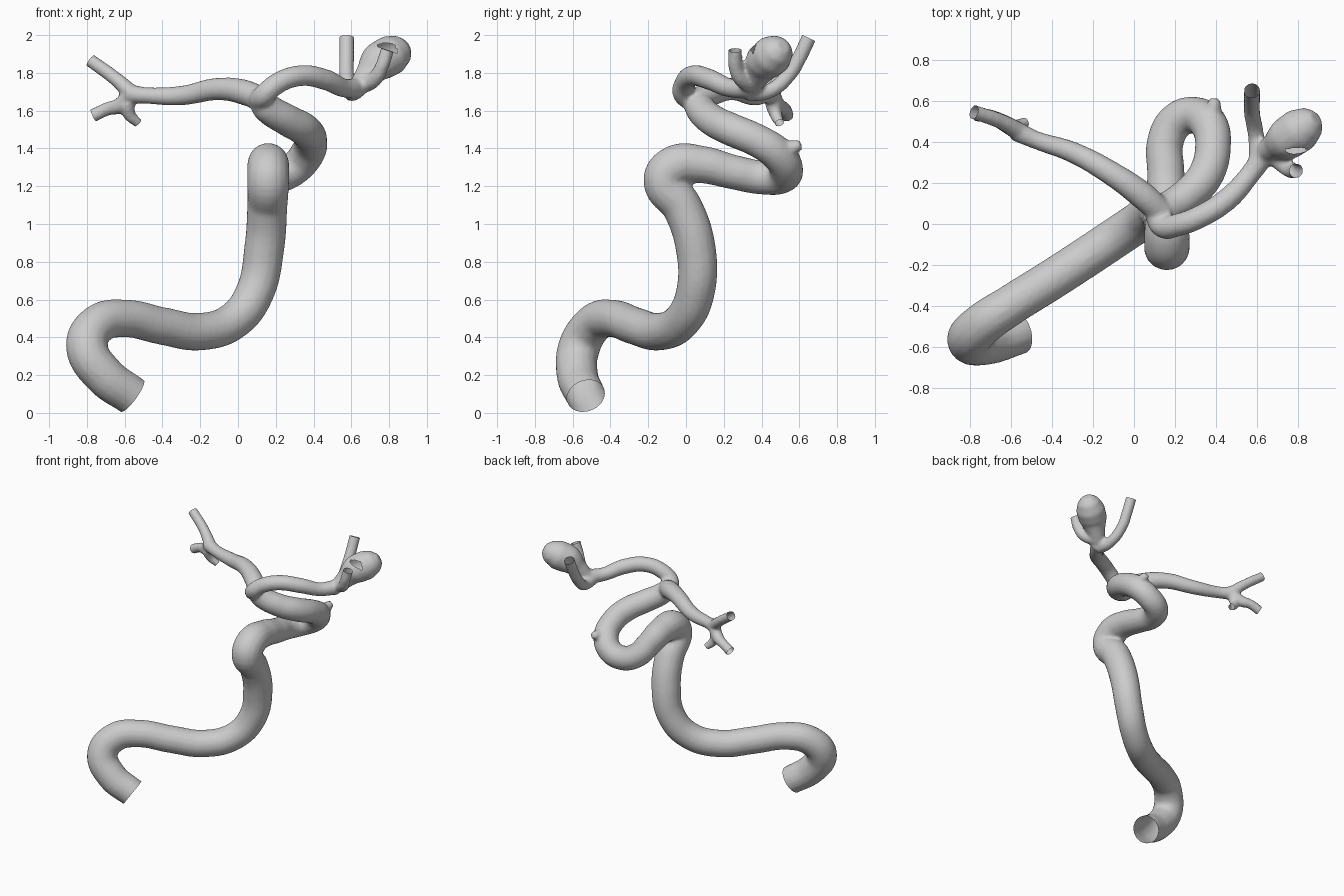
import bpy, bmesh
from mathutils import Vector

# Vessel centrelines: (x, y, z, radius)
trunk = [(-.56, -.53, .09, .105), (-.71, -.575, .20, .11), (-.80, -.565, .35, .112), (-.74, -.49, .47, .106),
         (-.60, -.395, .50, .10), (-.40, -.27, .46, .10), (-.20, -.14, .43, .10), (-.02, -.02, .49, .10),
         (.09, .05, .64, .103), (.14, .05, .88, .107), (.155, -.02, 1.09, .107), (.16, -.115, 1.235, .112),
         (.16, -.05, 1.31, .112), (.16, .08, 1.315, .10), (.155, .25, 1.275, .092), (.155, .41, 1.245, .09),
         (.21, .505, 1.25, .09), (.30, .53, 1.295, .09), (.365, .485, 1.37, .092), (.385, .38, 1.44, .088),
         (.35, .24, 1.50, .088), (.26, .14, 1.55, .085), (.15, .07, 1.62, .08), (.11, .05, 1.675, .06)]
left_artery = [(.14, .05, 1.65, .065), (.04, .14, 1.695, .068), (-.10, .24, 1.715, .06), (-.30, .35, 1.68, .052),
               (-.48, .41, 1.68, .044), (-.58, .455, 1.69, .05)]
right_artery = [(.11, .05, 1.65, .06), (.14, -.01, 1.685, .058), (.21, -.005, 1.745, .056), (.33, .04, 1.785, .056),
                (.46, .125, 1.765, .056), (.56, .235, 1.72, .05), (.64, .345, 1.72, .055)]
aneurysm = [(.63, .34, 1.72, .05), (.69, .38, 1.79, .072), (.745, .415, 1.855, .105), (.81, .46, 1.895, .108),
            (.86, .495, 1.925, .083), (.89, .515, 1.945, .04)]
nub = [(.37, .47, 1.37, .06), (.385, .55, 1.40, .045), (.395, .61, 1.42, .026)]
bump = [(.14, .02, 1.68, .05), (.115, -.02, 1.67, .038)]
branches = [
    [(-.56, .45, 1.69, .045), (-.65, .50, 1.77, .038), (-.78, .545, 1.865, .036)],
    [(-.56, .45, 1.69, .045), (-.63, .49, 1.625, .042), (-.69, .52, 1.61, .036), (-.765, .535, 1.575, .036)],
    [(-.59, .46, 1.64, .045), (-.575, .475, 1.58, .034), (-.53, .495, 1.535, .026)],
    [(.61, .32, 1.70, .05), (.595, .43, 1.70, .04), (.575, .545, 1.79, .04), (.575, .60, 1.88, .04),
     (.575, .65, 1.985, .04)],
    [(.66, .35, 1.74, .05), (.72, .295, 1.765, .042), (.76, .262, 1.83, .037), (.79, .26, 1.92, .036)],
]

curve = bpy.data.curves.new("vessel_paths", 'CURVE')
curve.dimensions = '3D'
curve.bevel_depth = 1.0
curve.bevel_resolution = 6
curve.resolution_u = 8
curve.use_fill_caps = True
cuts = []


def extend(path, i, j):
    """Lengthen an open end and remember the plane where it is cut."""
    p, q = Vector(path[i][:3]), Vector(path[j][:3])
    d, r = (p - q).normalized(), path[i][3]
    cuts.append((p, d, r))
    return (*(p + d * 0.05), r)


def add_path(path):
    s = curve.splines.new('BEZIER')
    s.bezier_points.add(len(path) - 1)
    for b, (x, y, z, r) in zip(s.bezier_points, path):
        b.co = (x, y, z)
        b.radius = r
        b.handle_left_type = b.handle_right_type = 'AUTO'


# Sweep all vessels
add_path([extend(trunk, 0, 1)] + trunk)
for path in (left_artery, right_artery, aneurysm, nub, bump):
    add_path(path)
for path in branches:
    add_path(path + [extend(path, -1, -2)])


def evaluated(ob):
    bpy.context.view_layer.update()
    dg = bpy.context.evaluated_depsgraph_get()
    return bpy.data.meshes.new_from_object(ob.evaluated_get(dg))


# Fuse into one smooth surface
paths = bpy.data.objects.new("vessel_paths", curve)
bpy.context.collection.objects.link(paths)
vessel = bpy.data.objects.new("artery_tree", evaluated(paths))
bpy.context.collection.objects.link(vessel)
bpy.data.objects.remove(paths)
vessel.modifiers.new("weld", 'WELD').merge_threshold = 0.0005
rm = vessel.modifiers.new("fuse", 'REMESH')
rm.mode = 'VOXEL'
rm.voxel_size = 0.012
sm = vessel.modifiers.new("blend", 'SMOOTH')
sm.factor, sm.iterations = 0.5, 6
mesh = evaluated(vessel)
vessel.modifiers.clear()
vessel.data = mesh

# Cut the vessel ends open
bm = bmesh.new()
bm.from_mesh(mesh)
for p, d, r in cuts:
    faces = [f for f in bm.faces if (f.calc_center_median() - p).length < r + 0.07
             and (f.calc_center_median() - p).dot(d) > -0.03]
    geom = set(faces)
    for f in faces:
        geom.update(f.edges)
        geom.update(f.verts)
    bmesh.ops.bisect_plane(bm, geom=list(geom), plane_co=p, plane_no=d, clear_outer=True)
for f in bm.faces:
    f.smooth = True
bm.to_mesh(mesh)
bm.free()
